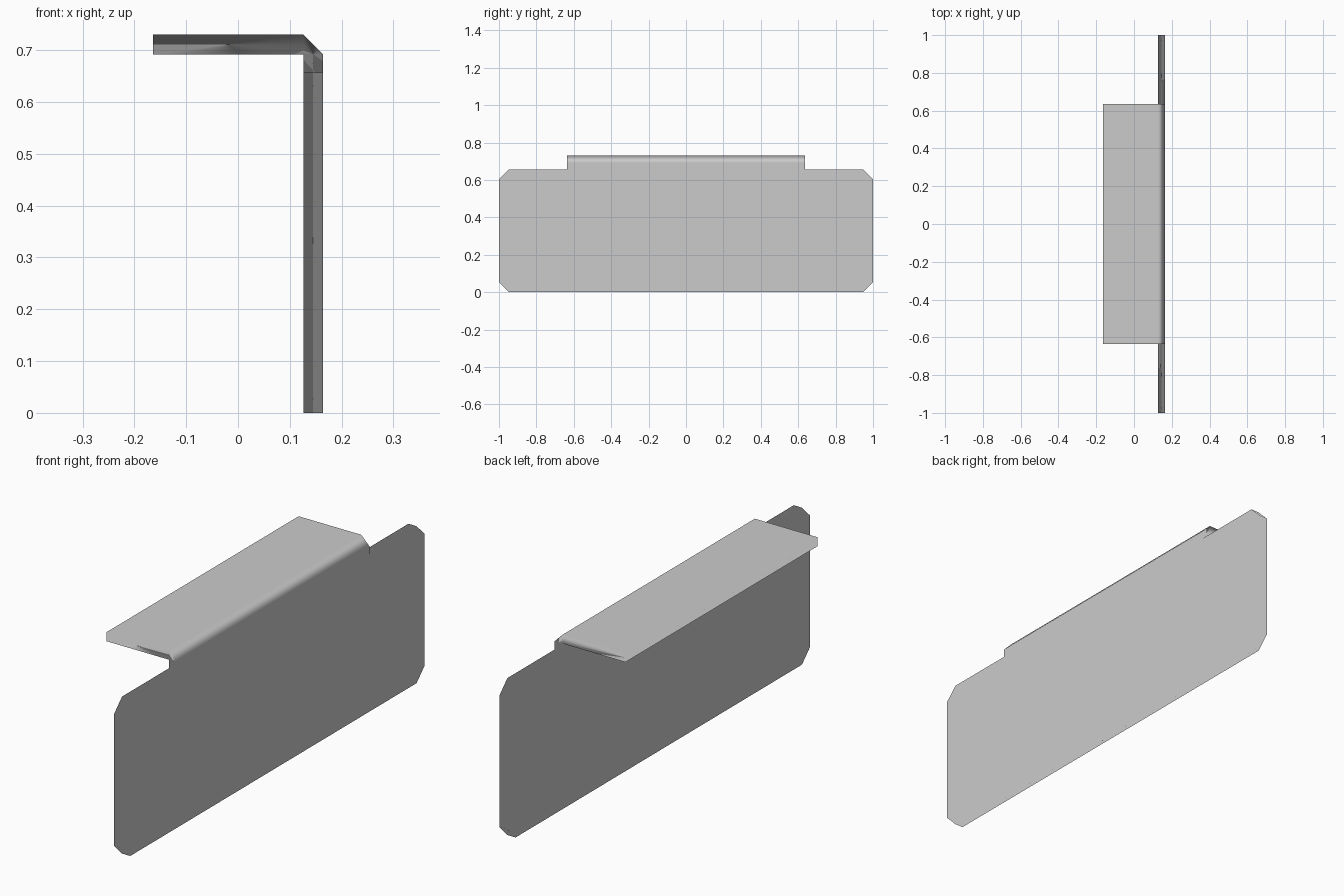
import bpy
import bmesh

cube = bpy.data.objects.get("Cube")
if cube:
    bpy.data.objects.remove(cube)

INNER, OUTER, FRONT = 0.126, 0.164, -0.164   # plate faces and flange lip in x
SHOULDER, BEND, TOP = 0.657, 0.692, 0.73     # heights
TAB, CUT = 0.635, 0.053                      # half tab width, corner cut

# Single grey finish
grey = bpy.data.materials.new("light_grey")
grey.use_nodes = True
colour = (0.6, 0.6, 0.6, 1)
grey.diffuse_color = colour
grey.node_tree.nodes["Principled BSDF"].inputs["Base Color"].default_value = colour

# Upright plate with clipped corners and a raised tab
half = [(1 - CUT, 0), (1, CUT), (1, SHOULDER - CUT), (1 - CUT, SHOULDER),
        (TAB, SHOULDER), (TAB, BEND)]
outline = half + [(-y, z) for y, z in reversed(half)]
bm = bmesh.new()
sheet = bm.faces.new([bm.verts.new((INNER, y, z)) for y, z in outline])
ext = bmesh.ops.extrude_face_region(bm, geom=[sheet], use_keep_orig=True)
bmesh.ops.translate(bm, vec=(OUTER - INNER, 0, 0),
                    verts=[v for v in ext["geom"] if isinstance(v, bmesh.types.BMVert)])
bmesh.ops.recalc_face_normals(bm, faces=bm.faces)


def pull(face, vec):
    """Extrude one face along a vector and return its new cap."""
    cap = bmesh.ops.extrude_discrete_faces(bm, faces=[face])["faces"][0]
    bmesh.ops.translate(bm, vec=vec, verts=cap.verts)
    return cap


# Bend block over the tab, then the horizontal flange
tab_top = max(bm.faces, key=lambda f: f.calc_center_median().z)
bend_top = pull(tab_top, (0, 0, TOP - BEND))
bm.normal_update()
inside = next(f for f in bm.faces if f.normal.x < -0.9
              and f.calc_center_median().z > BEND)
pull(inside, (FRONT - INNER, 0, 0))

# Collapse the outer corner into a slanted bend
for v in bm.verts:
    if v.co.x > OUTER - 0.001 and v.co.z > TOP - 0.001:
        v.co.z = BEND
bmesh.ops.remove_doubles(bm, verts=bm.verts, dist=0.0005)
bmesh.ops.recalc_face_normals(bm, faces=bm.faces)
for face in bm.faces:
    face.smooth = True

mesh = bpy.data.meshes.new("angle_bracket")
bm.to_mesh(mesh)
bm.free()
mesh.materials.append(grey)
bracket = bpy.data.objects.new("angle_bracket", mesh)
bpy.context.collection.objects.link(bracket)

# Soft edges that leave the broad faces flat
soft = bracket.modifiers.new("soft_edges", "WEIGHTED_NORMAL")
soft.mode = "FACE_AREA"
soft.weight = 100
